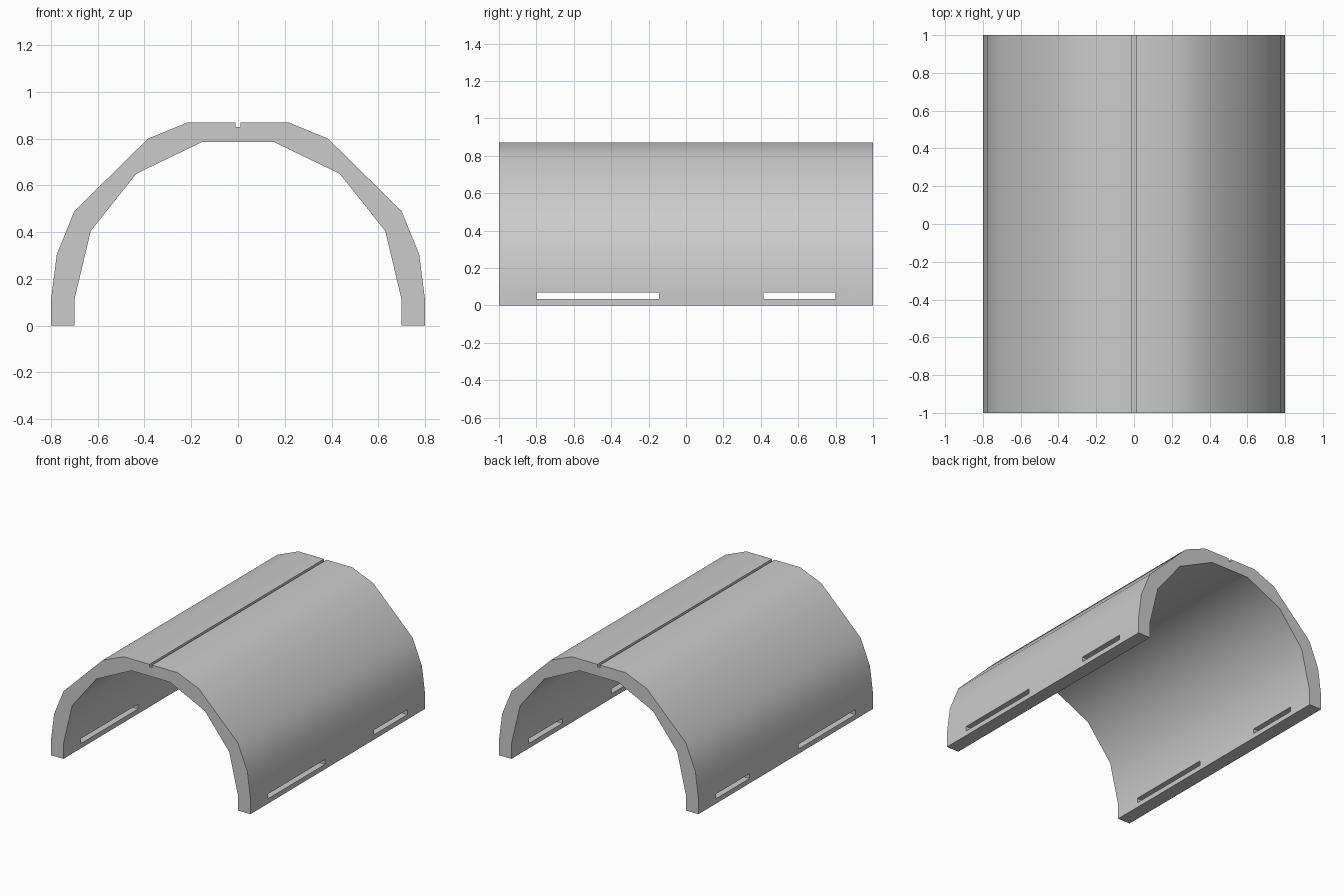
import bpy, bmesh, math

cube = bpy.data.objects.get("Cube")
if cube:
    bpy.data.objects.remove(cube, do_unlink=True)

grey = bpy.data.materials.new("light grey")
grey.use_nodes = True
colour = (0.6, 0.6, 0.6, 1)
grey.diffuse_color = colour
grey.node_tree.nodes["Principled BSDF"].inputs["Base Color"].default_value = colour


def mesh_object(name, bm):
    bmesh.ops.recalc_face_normals(bm, faces=bm.faces)
    mesh = bpy.data.meshes.new(name)
    bm.to_mesh(mesh)
    bm.free()
    mesh.materials.append(grey)
    obj = bpy.data.objects.new(name, mesh)
    bpy.context.collection.objects.link(obj)
    return obj


def extrude_profile(name, points, y0, y1):
    """Extrude an outline in the xz plane along y."""
    bm = bmesh.new()
    face = bm.faces.new([bm.verts.new((x, y0, z)) for x, z in points])
    out = bmesh.ops.extrude_face_region(bm, geom=[face], use_keep_orig=True)
    for v in out["geom"]:
        if isinstance(v, bmesh.types.BMVert):
            v.co.y = y1
    return mesh_object(name, bm)


# Half outline of the vault: groove, outer shell, foot, inner shell
half = [(0.01, 0.85), (0.01, 0.87), (0.215, 0.87), (0.385, 0.80),
        (0.70, 0.49), (0.775, 0.305), (0.80, 0.11), (0.80, 0),
        (0.70, 0), (0.70, 0.11), (0.63, 0.405), (0.435, 0.65), (0.155, 0.785)]
outline = half + [(-x, z) for x, z in reversed(half)]
vault = extrude_profile("vaulted_shell", outline, -1, 1)

# Long slots through both side walls
bpy.context.view_layer.objects.active = vault
for y0, y1 in ((-0.80, -0.145), (0.415, 0.80)):
    box = [(-1, 0.035), (1, 0.035), (1, 0.07), (-1, 0.07)]
    cutter = extrude_profile("slot_cutter", box, y0, y1)
    cutter.hide_render = True
    mod = vault.modifiers.new("slot", "BOOLEAN")
    mod.operation = "DIFFERENCE"
    mod.solver = "EXACT"
    mod.object = cutter
    bpy.ops.object.modifier_apply(modifier=mod.name)
    bpy.data.objects.remove(cutter, do_unlink=True)

# Smooth curved walls, crisp ends, groove and slots
bpy.ops.object.select_all(action="DESELECT")
vault.select_set(True)
bpy.ops.object.shade_smooth_by_angle(angle=math.radians(30))
